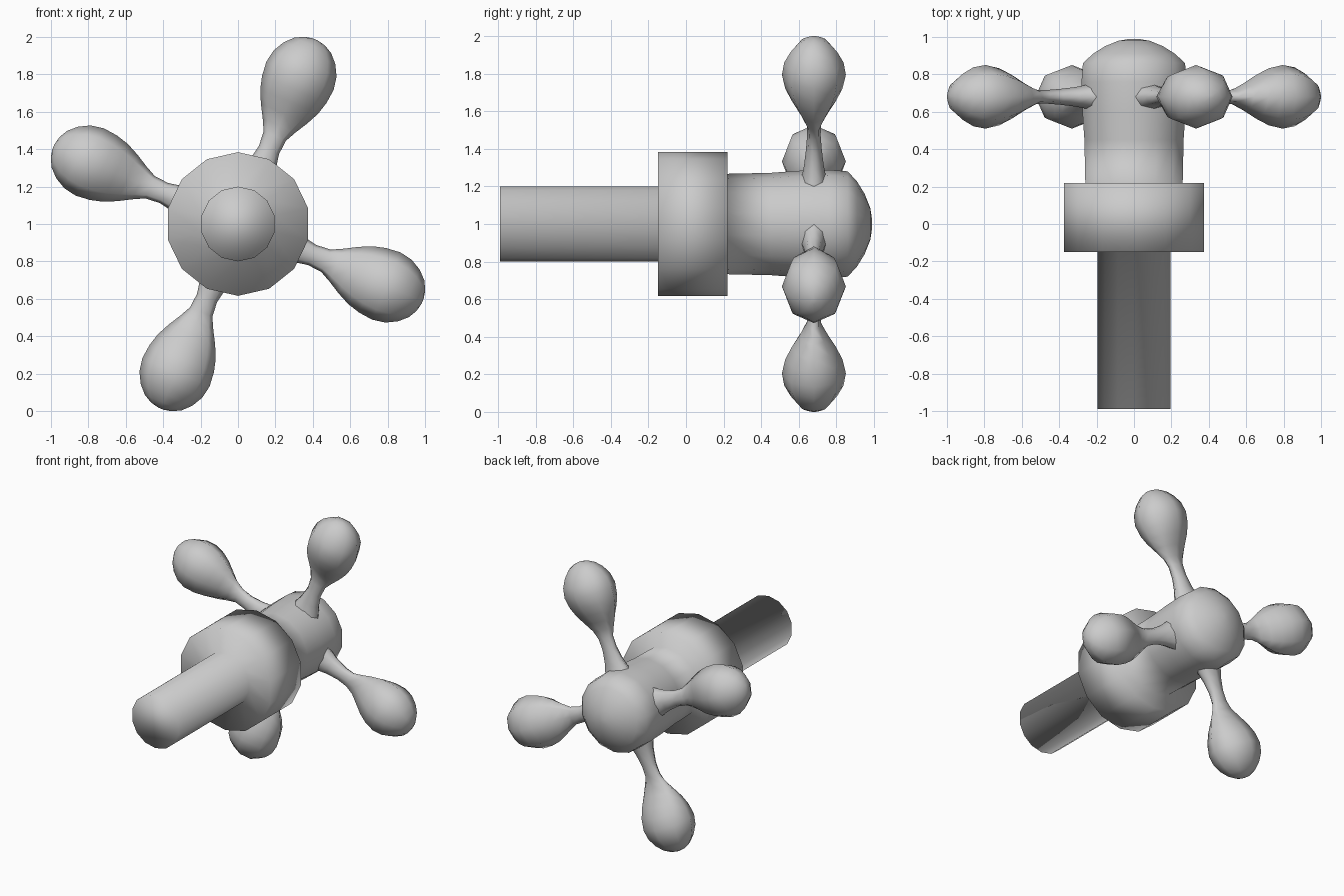
import bpy, bmesh, math
from mathutils import Vector

if "Cube" in bpy.data.objects:
    bpy.data.objects.remove(bpy.data.objects["Cube"])

GREY = (0.6, 0.6, 0.6, 1)
metal = bpy.data.materials.new("plain_grey")
metal.use_nodes = True
metal.diffuse_color = GREY
metal.node_tree.nodes["Principled BSDF"].inputs["Base Color"].default_value = GREY


def loft(name, origin, axis, u, v, stations, sides):
    """Elliptical rings (distance, u radius, v radius) along an axis, skinned and capped."""
    bm = bmesh.new()
    rings = []
    for d, ru, rv in stations:
        ring = []
        for i in range(sides):
            a = 2 * math.pi * i / sides
            ring.append(bm.verts.new(origin + axis * d + u * ru * math.cos(a) + v * rv * math.sin(a)))
        rings.append(ring)
    for a, b in zip(rings, rings[1:]):
        for i in range(sides):
            j = (i + 1) % sides
            bm.faces.new((a[i], a[j], b[j], b[i]))
    bm.faces.new(rings[0][::-1])
    bm.faces.new(rings[-1])
    bmesh.ops.recalc_face_normals(bm, faces=bm.faces)
    mesh = bpy.data.meshes.new(name)
    bm.to_mesh(mesh)
    bm.free()
    mesh.materials.append(metal)
    mesh.shade_smooth()
    obj = bpy.data.objects.new(name, mesh)
    bpy.context.collection.objects.link(obj)
    return obj


X, Y, Z = Vector((1, 0, 0)), Vector((0, 1, 0)), Vector((0, 0, 1))

# Shaft, collar, neck and domed cap turned as one piece
profile = [(-0.99, 0.2), (-0.15, 0.2), (-0.15, 0.384), (0.22, 0.384), (0.22, 0.267),
           (0.45, 0.272), (0.6, 0.283), (0.76, 0.288), (0.86, 0.28),
           (0.91, 0.225), (0.95, 0.16), (0.98, 0.085), (0.99, 0.02)]
loft("valve_body", Z, Y, Z, X, [(y, r, r) for y, r in profile], 14)

# Four spokes ending in round knobs: distance, in-plane radius, depth radius
spoke = [(0.2, 0.13, 0.085), (0.27, 0.1, 0.065), (0.34, 0.075, 0.052), (0.43, 0.058, 0.042),
         (0.51, 0.065, 0.036), (0.57, 0.095, 0.038), (0.64, 0.135, 0.075), (0.71, 0.168, 0.118),
         (0.78, 0.187, 0.152), (0.86, 0.195, 0.17), (0.93, 0.182, 0.158), (0.99, 0.15, 0.125),
         (1.035, 0.107, 0.087), (1.06, 0.06, 0.048), (1.07, 0.015, 0.012)]
hub = Vector((0, 0.68, 1))
for i, name in enumerate(("upper_left", "upper_right", "lower_right", "lower_left")):
    a = math.radians(67.3 + 90 * i)
    out = Vector((math.cos(a), 0, math.sin(a)))
    across = Vector((-math.sin(a), 0, math.cos(a)))
    loft(name + "_handle_spoke", hub, out, across, Y, spoke, 8)
